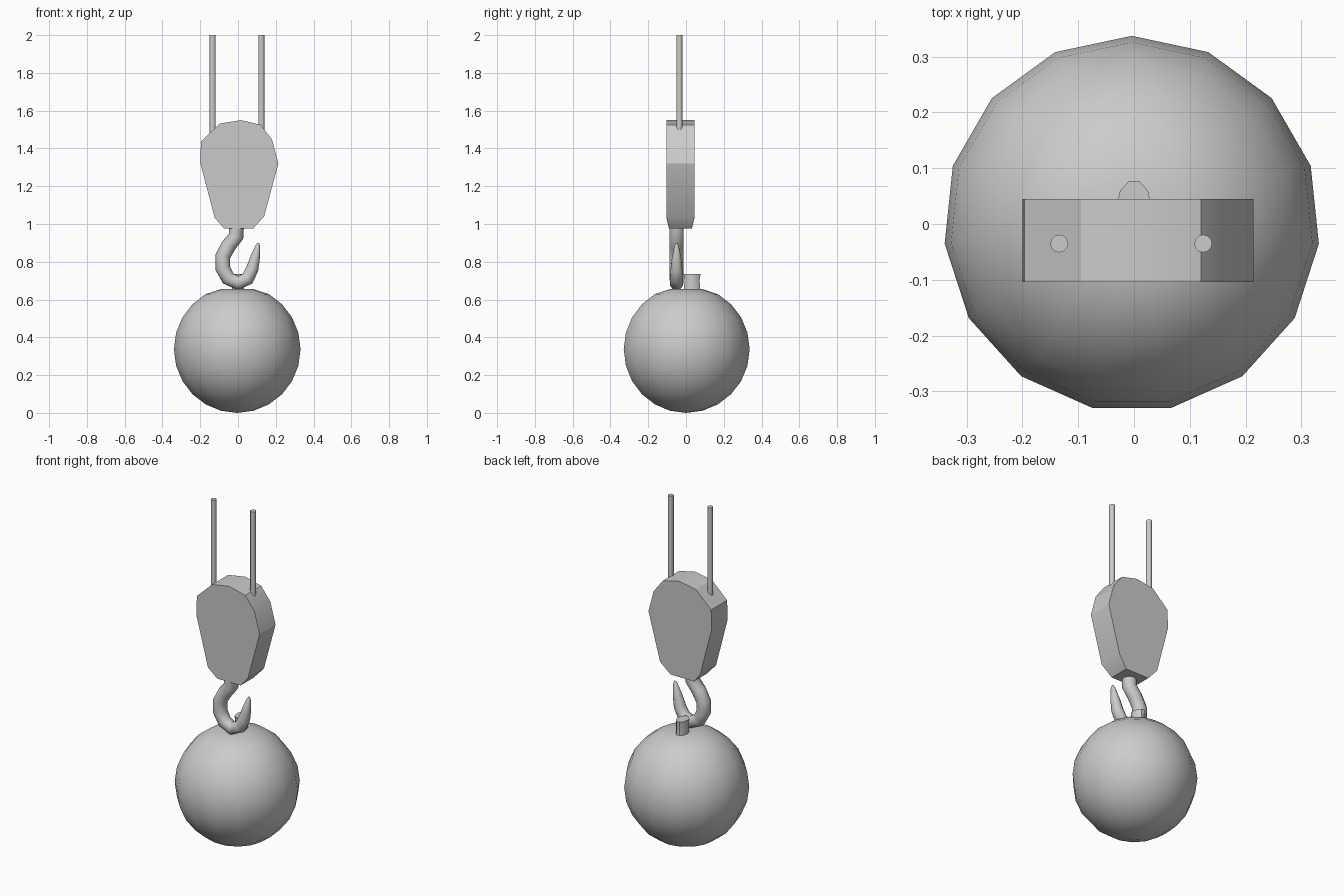
import bpy, bmesh, math
from mathutils import Vector

default = bpy.data.objects.get("Cube")
if default:
    bpy.data.objects.remove(default, do_unlink=True)

GREY = (0.6, 0.6, 0.6, 1)
steel = bpy.data.materials.new("steel grey")
steel.use_nodes = True
steel.diffuse_color = GREY
steel.node_tree.nodes["Principled BSDF"].inputs["Base Color"].default_value = GREY


def finish(name, bm, angle=None):
    """Turn a bmesh into a named object, smooth below the given angle."""
    bmesh.ops.recalc_face_normals(bm, faces=bm.faces)
    mesh = bpy.data.meshes.new(name)
    bm.to_mesh(mesh)
    bm.free()
    mesh.materials.append(steel)
    obj = bpy.data.objects.new(name, mesh)
    bpy.context.collection.objects.link(obj)
    if angle:
        bpy.ops.object.select_all(action='DESELECT')
        obj.select_set(True)
        bpy.context.view_layer.objects.active = obj
        bpy.ops.object.shade_smooth_by_angle(angle=math.radians(angle))
    return obj


def loft(name, rings, angle):
    """Skin a list of equal-length point rings and cap both ends."""
    bm = bmesh.new()
    loops = [[bm.verts.new(p) for p in ring] for ring in rings]
    n = len(loops[0])
    for a, b in zip(loops, loops[1:]):
        for i in range(n):
            j = (i + 1) % n
            bm.faces.new((a[i], a[j], b[j], b[i]))
    bm.faces.new(loops[0])
    bm.faces.new(loops[-1])
    return finish(name, bm, angle)


def oval(center, u, v, sides):
    steps = [2 * math.pi * i / sides for i in range(sides)]
    return [Vector(center) + u * math.cos(t) + v * math.sin(t) for t in steps]


X, Y = Vector((1, 0, 0)), Vector((0, 1, 0))

# Wrecking ball with a flattened crown
R = 0.337
bm = bmesh.new()
bmesh.ops.create_uvsphere(bm, u_segments=15, v_segments=12, radius=R)
for v in bm.verts:
    v.co += Vector((-0.004, 0, R))
    v.co.z = min(v.co.z, 0.655)
finish("ball", bm, 60)

# Lug on top of the ball
loft("ball_lug", [oval((0, 0.032, z), X * 0.031, Y * r, 10)
                  for z, r in ((0.63, 0.05), (0.66, 0.045), (0.70, 0.042), (0.735, 0.047))], 40)

# Pulley block: front outline given depth, lower edge drawn in
outline = [(-0.196, 1.437), (-0.095, 1.532), (0.016, 1.55), (0.12, 1.525),
           (0.18, 1.447), (0.214, 1.32), (0.138, 1.04), (0.08, 0.976),
           (-0.074, 0.976), (-0.124, 1.034), (-0.2, 1.325)]
sides = []
for y, inset in ((-0.104, 0.014), (0.045, -0.014)):
    sides.append([(x, y + (inset if z < 1 else 0), z) for x, z in outline])
loft("pulley_block", sides, 30)

# Hook: round section swept along a bent path, tapering to the tip
path = [(-0.008, 1.0, 0.04), (-0.01, 0.935, 0.04), (-0.05, 0.885, 0.04),
        (-0.08, 0.83, 0.04), (-0.08, 0.765, 0.04), (-0.052, 0.712, 0.038),
        (0.0, 0.687, 0.037), (0.05, 0.71, 0.036), (0.075, 0.76, 0.033),
        (0.09, 0.82, 0.026), (0.105, 0.885, 0.012), (0.108, 0.9, 0.004)]
points = [Vector((x, -0.05, z)) for x, z, r in path]
rings = []
for i, p in enumerate(points):
    along = points[min(i + 1, len(points) - 1)] - points[max(i - 1, 0)]
    across = along.normalized().cross(Y)
    rings.append(oval(p, across * path[i][2], Y * path[i][2], 10))
loft("hook", rings, 50)

# Pair of cables running up out of the block
for name, x in (("right_cable", -0.134), ("left_cable", 0.124)):
    loft(name, [oval((x, -0.035, z), X * 0.016, Y * 0.016, 12) for z in (1.44, 2.0)], 40)
